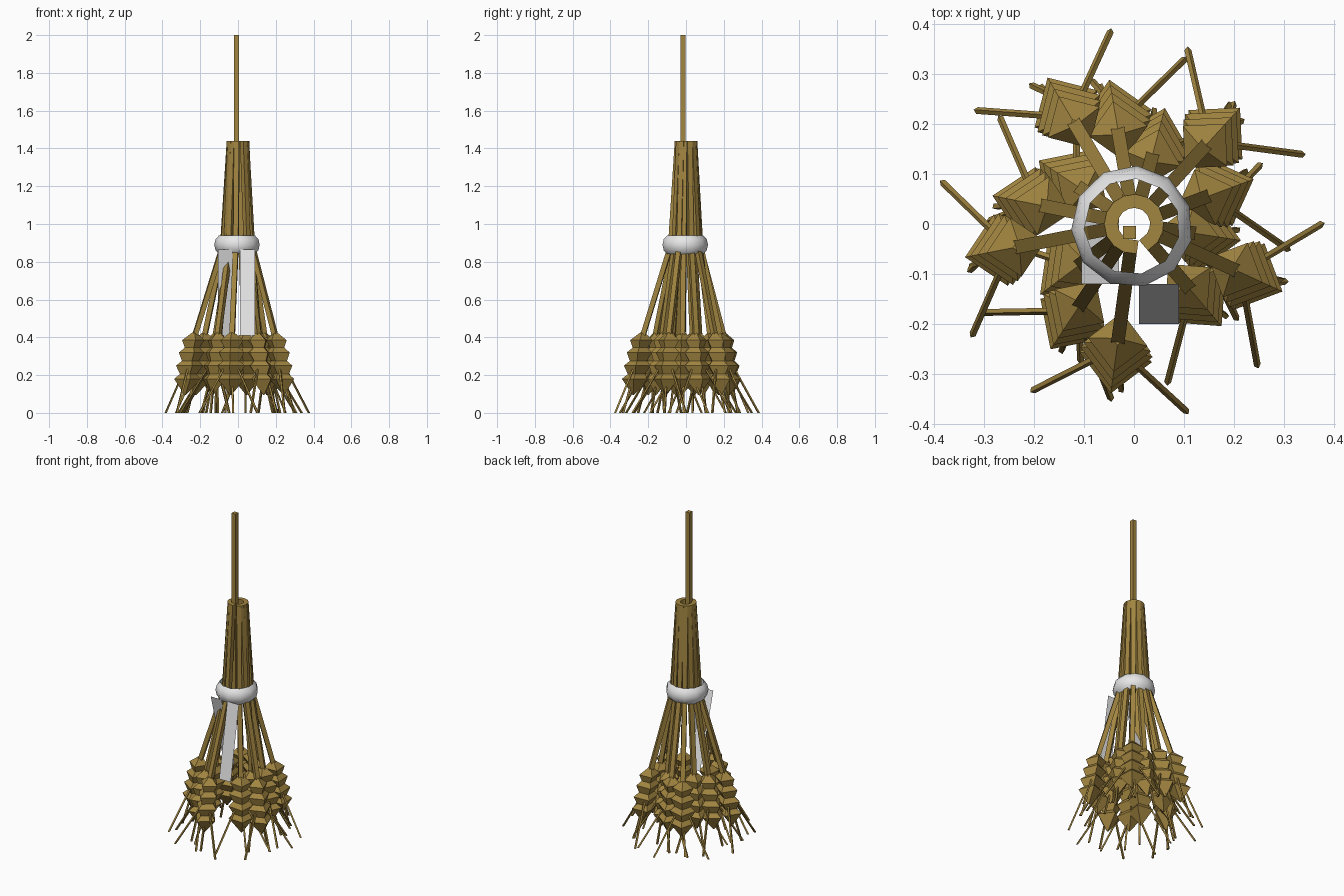
import bpy, bmesh, math
from mathutils import Vector

if "Cube" in bpy.data.objects:
    bpy.data.objects.remove(bpy.data.objects["Cube"])


def material(name, rgb):
    m = bpy.data.materials.new(name)
    m.diffuse_color = (*rgb, 1)
    m.use_nodes = True
    m.node_tree.nodes["Principled BSDF"].inputs["Base Color"].default_value = m.diffuse_color
    return m


straw = material("straw gold", (0.36, 0.235, 0.052))
satin = material("ribbon white", (0.8, 0.8, 0.8))


def finish(bm, name, mat):
    bmesh.ops.recalc_face_normals(bm, faces=bm.faces)
    me = bpy.data.meshes.new(name)
    bm.to_mesh(me)
    bm.free()
    me.materials.append(mat)
    ob = bpy.data.objects.new(name, me)
    bpy.context.collection.objects.link(ob)
    return ob


def loft(bm, points, radii, out):
    """Four-sided horizontal sections along a path, one corner facing 'out'."""
    side = Vector((-out.y, out.x, 0))
    rings = []
    for p, r in zip(points, radii):
        rings.append([bm.verts.new(p + d * r) for d in (out, side, -out, -side)])
    for a, b in zip(rings, rings[1:]):
        for i in range(4):
            j = (i + 1) % 4
            bm.faces.new((a[i], a[j], b[j], b[i]))
    bm.faces.new(rings[0])
    bm.faces.new(rings[-1][::-1])


# position of each ear of grain, seen from above
EARS = [(-.13, .22), (-.035, .205), (.04, .15), (.155, .17), (.16, .06),
        (.13, -.02), (.22, -.10), (.12, -.14), (-.035, -.255), (-.12, -.18),
        (-.12, -.09), (-.255, -.05), (-.20, .04), (-.12, .08)]
# ear profile: height and corner radius
PROFILE = [(.425, .012), (.385, .06), (.345, .04), (.32, .068), (.275, .045),
           (.25, .073), (.205, .045), (.18, .073), (.095, .004)]

for n, (x, y) in enumerate(EARS, 1):
    pos = Vector((x, y, 0))
    out = pos.normalized()
    side = Vector((-out.y, out.x, 0))

    def axis(z):
        return pos + out * (.26 - z) * .15 + Vector((0, 0, z))

    # stalk, bent where the band grips it
    bm = bmesh.new()
    diag = (out + side).normalized()
    grip = .06 + .08 * pos.length
    loft(bm, [out * .045 + Vector((0, 0, 1.44)), out * grip + Vector((0, 0, .89)),
              axis(.38)], [.019] * 3, diag)
    finish(bm, f"stalk_{n}", straw)

    # ear of stacked grains
    bm = bmesh.new()
    loft(bm, [axis(z) for z, r in PROFILE], [r for z, r in PROFILE], out)
    finish(bm, f"ear_{n}", straw)

    # three bristles reaching the ground
    bm = bmesh.new()
    for o, s in ((.10, .155), (.10, -.155), (.075, .02)):
        loft(bm, [axis(.31), pos + out * o + side * s], [.007, .007], diag)
    finish(bm, f"bristles_{n}", straw)

# long central stalk
bm = bmesh.new()
loft(bm, [Vector((-.009, -.017, .9)), Vector((-.009, -.017, 2))], [.019] * 2,
     Vector((1, 1, 0)).normalized())
finish(bm, "long_stalk", straw)

# band around the bundle
SIDES = 11
SECTION = [(.096, .05), (.115, .03), (.122, 0), (.115, -.03), (.096, -.05), (.100, 0)]
bm = bmesh.new()
rings = []
for i in range(SIDES):
    a = math.radians(85) + 2 * math.pi * i / SIDES
    rings.append([bm.verts.new((r * math.cos(a) - .004, r * math.sin(a) - .005, .89 + z))
                  for r, z in SECTION])
for i in range(SIDES):
    a, b = rings[i], rings[(i + 1) % SIDES]
    for j in range(len(SECTION)):
        k = (j + 1) % len(SECTION)
        bm.faces.new((a[j], a[k], b[k], b[j]))
band = finish(bm, "ribbon_band", satin)
bpy.context.view_layer.objects.active = band
band.select_set(True)
bpy.ops.object.shade_smooth_by_angle(angle=math.radians(50))

# two hanging ribbon tails: x range and bottom y
for name, x0, x1, yb in (("ribbon_tail_right", .01, .09, -.20),
                         ("ribbon_tail_left", -.105, -.03, .01)):
    bm = bmesh.new()
    corners = [(x0, -.12, .865), (x1, -.12, .865), (x1, yb, .41), (x0, yb, .41)]
    face = bm.faces.new([bm.verts.new(c) for c in corners])
    bmesh.ops.solidify(bm, geom=[face], thickness=.003)
    finish(bm, name, satin)
